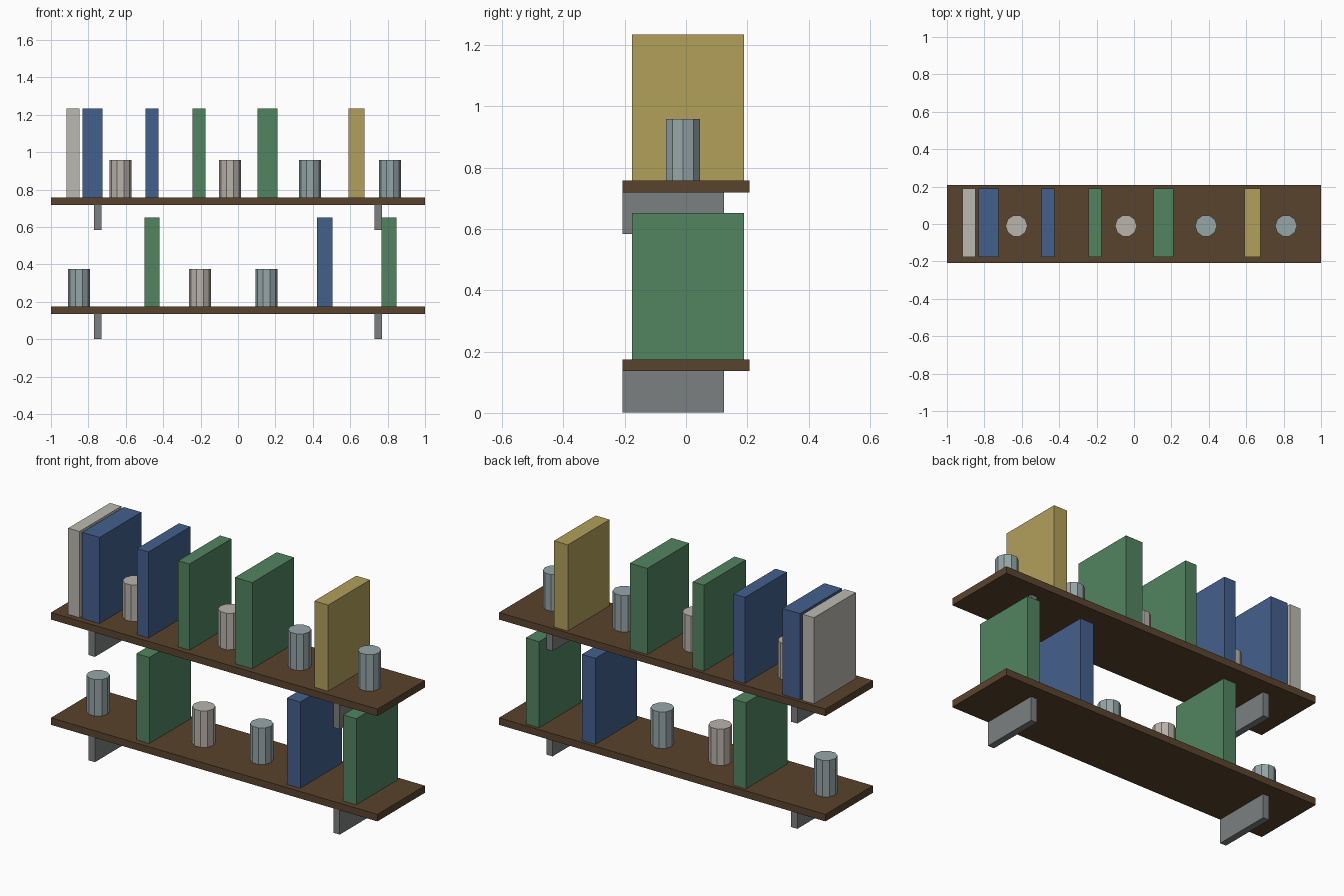
import bpy, bmesh, math
from mathutils import Matrix

if "Cube" in bpy.data.objects:
    bpy.data.objects.remove(bpy.data.objects["Cube"])


def material(name, r, g, b):
    lin = [((c / 255 + 0.055) / 1.055) ** 2.4 for c in (r, g, b)]
    m = bpy.data.materials.new(name)
    m.diffuse_color = (*lin, 1)
    m.use_nodes = True
    m.node_tree.nodes["Principled BSDF"].inputs["Base Color"].default_value = m.diffuse_color
    return m


BROWN = material("dark wood", 90, 67, 45)
METAL = material("bracket grey", 124, 128, 128)
GREEN = material("green cover", 82, 133, 97)
BLUE = material("blue cover", 68, 96, 141)
YELLOW = material("yellow cover", 178, 160, 91)
PALE = material("pale grey cover", 187, 185, 177)
STONE = material("warm grey ceramic", 186, 179, 171)
SLATE = material("blue grey ceramic", 150, 166, 168)


def finish(name, bm, mat):
    me = bpy.data.meshes.new(name)
    bm.to_mesh(me)
    bm.free()
    me.materials.append(mat)
    ob = bpy.data.objects.new(name, me)
    bpy.context.collection.objects.link(ob)


def box(name, mat, x, y, z):
    """Box from (min, max) pairs on each axis."""
    bm = bmesh.new()
    bmesh.ops.create_cube(bm, size=1)
    for v in bm.verts:
        v.co = [(a + b) / 2 + c * (b - a) for (a, b), c in zip((x, y, z), v.co)]
    finish(name, bm, mat)


def cup(name, mat, x, z):
    """Ten-sided cup standing at height z, with corners on the x axis."""
    bm = bmesh.new()
    bmesh.ops.create_cone(bm, cap_ends=True, segments=10, radius1=0.0585,
                          radius2=0.0585, depth=0.202,
                          matrix=Matrix.Translation((x, -0.01, z + 0.101))
                          @ Matrix.Rotation(math.pi / 2, 4, 'Z'))
    finish(name, bm, mat)


# Per shelf: underside height, books (left, right, colour), cups (x, colour)
shelves = {
    "lower": (0.136,
              [(-0.50, -0.42, GREEN), (0.422, 0.505, BLUE), (0.767, 0.848, GREEN)],
              [(-0.85, SLATE), (-0.203, STONE), (0.152, SLATE)]),
    "upper": (0.719,
              [(-0.917, -0.848, PALE), (-0.832, -0.725, BLUE), (-0.495, -0.425, BLUE),
               (-0.243, -0.174, GREEN), (0.104, 0.211, GREEN), (0.591, 0.676, YELLOW)],
              [(-0.628, STONE), (-0.043, STONE), (0.385, SLATE), (0.813, SLATE)]),
}

for level, (z, books, cups) in shelves.items():
    top = z + 0.039
    # Shelf board and its two brackets
    box(f"{level}_shelf", BROWN, (-1, 1), (-0.208, 0.208), (z, top))
    for side, x in (("left", -0.75), ("right", 0.75)):
        box(f"{level}_{side}_bracket", METAL, (x - 0.019, x + 0.019),
            (-0.208, 0.124), (z - 0.135, z))
    # Books and cups standing on the board
    for i, (x0, x1, mat) in enumerate(books, 1):
        box(f"{level}_book_{i}", mat, (x0, x1), (-0.176, 0.19), (top, top + 0.477))
    for i, (x, mat) in enumerate(cups, 1):
        cup(f"{level}_cup_{i}", mat, x, top)
